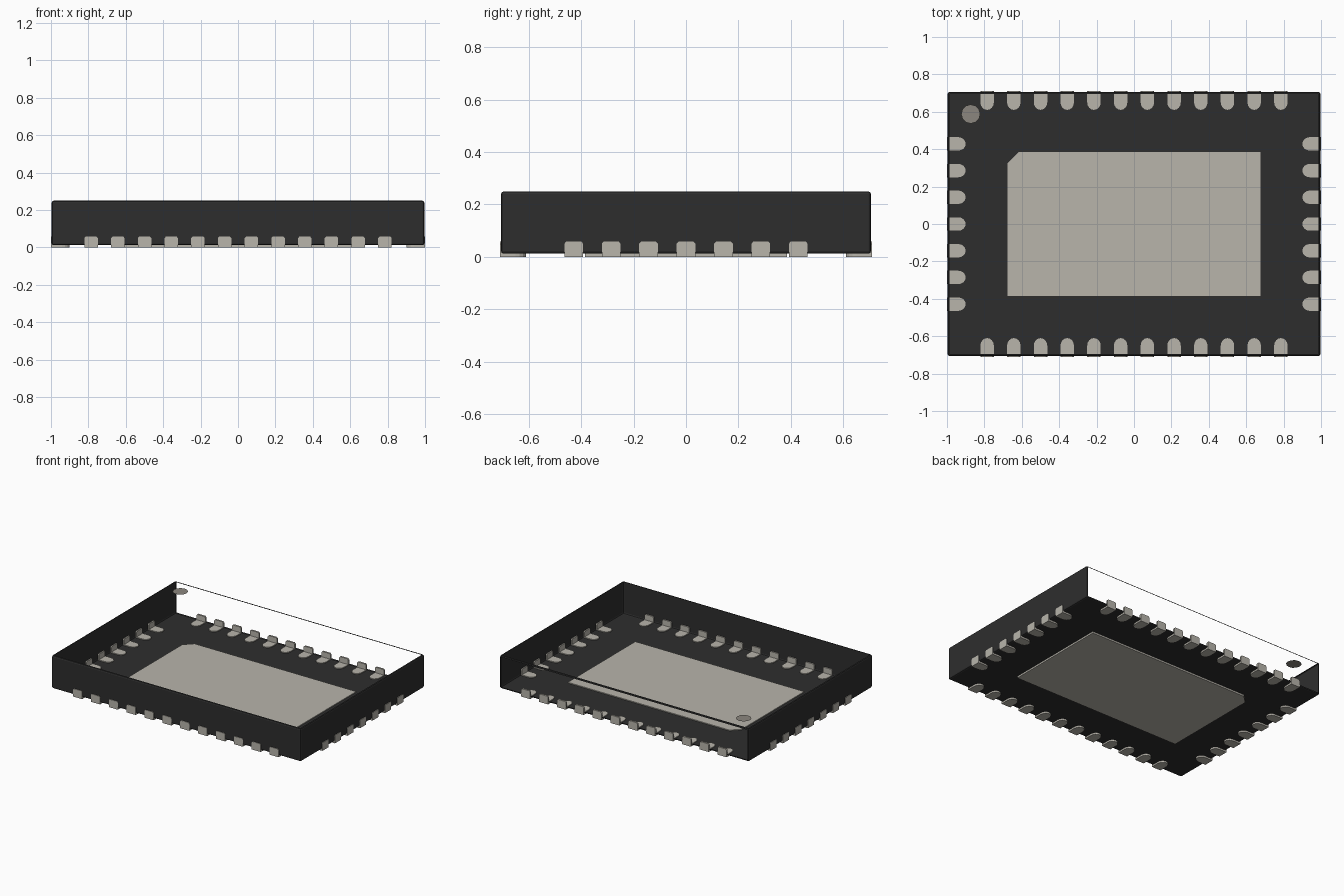
import bpy, bmesh, math
from mathutils import Vector

cube = bpy.data.objects.get("Cube")
if cube:
    bpy.data.objects.remove(cube, do_unlink=True)


def material(name, rgb):
    m = bpy.data.materials.new(name)
    m.use_nodes = True
    m.diffuse_color = (*rgb, 1)
    b = m.node_tree.nodes["Principled BSDF"]
    b.inputs["Base Color"].default_value = (*rgb, 1)
    b.inputs["Roughness"].default_value = 0.6
    return m


BLACK = material("black plastic", (0.027, 0.027, 0.027))
METAL = material("tinned metal", (0.48, 0.46, 0.41))
GREY = material("marker grey", (0.26, 0.24, 0.21))


def prism(bm, points, offset):
    """Extrude a closed outline along an offset."""
    face = bm.faces.new([bm.verts.new(p) for p in points])
    top = bmesh.ops.extrude_face_region(bm, geom=[face])["geom"]
    bmesh.ops.translate(bm, vec=Vector(offset),
                        verts=[v for v in top if isinstance(v, bmesh.types.BMVert)])


def to_mesh(bm, name, mat):
    bmesh.ops.recalc_face_normals(bm, faces=bm.faces)
    me = bpy.data.meshes.new(name)
    bm.to_mesh(me)
    bm.free()
    me.materials.append(mat)
    return me


def add(name, me, loc=(0, 0, 0), angle=0.0):
    ob = bpy.data.objects.new(name, me)
    ob.location = loc
    ob.rotation_euler.z = angle
    bpy.context.scene.collection.objects.link(ob)
    return ob


# Package shell: bevelled box, open at the top and the back
HX, HY, Z0, Z1 = 0.996, 0.706, 0.012, 0.25
bm = bmesh.new()
bmesh.ops.create_cube(bm, size=1)
for v in bm.verts:
    v.co = (v.co.x * 2 * HX, v.co.y * 2 * HY, Z0 + (v.co.z + 0.5) * (Z1 - Z0))
bmesh.ops.bevel(bm, geom=bm.edges[:], offset=0.01, segments=2,
                profile=0.5, affect='EDGES')
bmesh.ops.recalc_face_normals(bm, faces=bm.faces)
panels = [f for f in bm.faces if f.calc_area() > 0.1
          and (f.normal.z > 0.9 or f.normal.y > 0.9)]
bmesh.ops.delete(bm, geom=panels, context='FACES')
add("package_shell", to_mesh(bm, "package_shell", BLACK))

# Central thermal pad with one clipped corner
bm = bmesh.new()
px, py, c = 0.675, 0.385, 0.058
prism(bm, [(-px, -py, 0), (px, -py, 0), (px, py, 0),
           (-px + c, py, 0), (-px, py - c, 0)], (0, 0, 0.018))
add("thermal_pad", to_mesh(bm, "thermal_pad", METAL))

# Lead: round-ended foot plus a short upright tab, outer face at y = 0
bm = bmesh.new()
w, length, r = 0.036, 0.1, 0.04
foot = [(w, 0, 0), (-w, 0, 0)]
for i in range(9):
    a = math.pi * i / 8
    foot.append((-w * math.cos(a), -(length - r) - r * math.sin(a), 0))
prism(bm, foot, (0, 0, 0.018))
tab = [(-w, 0, 0.018), (w, 0, 0.018), (w, 0, 0.05),
       (w - 0.007, 0, 0.058), (-w + 0.007, 0, 0.058), (-w, 0, 0.05)]
prism(bm, tab, (0, -0.013, 0))
lead = to_mesh(bm, "lead", METAL)

PITCH = 0.1428
for side, count, dist, angle in (("back", 12, 0.71, 0), ("left", 7, 1.0, -math.pi / 2),
                                 ("front", 12, 0.71, math.pi), ("right", 7, 1.0, math.pi / 2)):
    out = Vector((-math.sin(angle), math.cos(angle), 0))
    along = Vector((math.cos(angle), math.sin(angle), 0))
    for i in range(count):
        add(f"{side}_lead_{i + 1}", lead,
            out * dist + along * (i - (count - 1) / 2) * PITCH, angle)

# Round orientation marker at the top level
bm = bmesh.new()
bmesh.ops.create_circle(bm, cap_ends=True, segments=12, radius=0.051)
add("corner_marker", to_mesh(bm, "corner_marker", GREY), (-0.873, 0.588, Z1))
